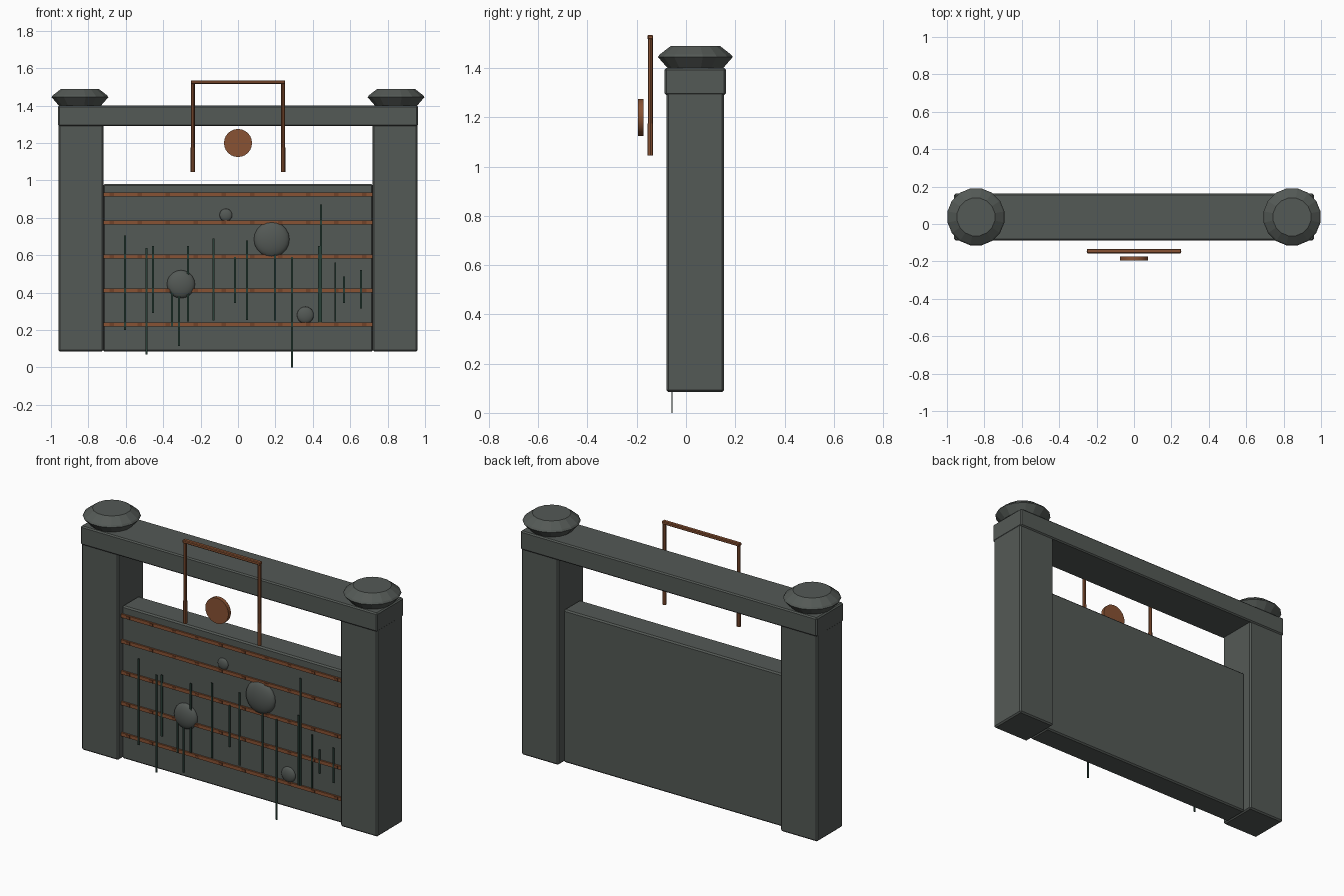
import bpy, math

if "Cube" in bpy.data.objects:
    bpy.data.objects.remove(bpy.data.objects["Cube"])

def mat(name, c):
    m = bpy.data.materials.new(name)
    m.diffuse_color = (*c, 1)
    m.use_nodes = True
    m.node_tree.nodes["Principled BSDF"].inputs["Base Color"].default_value = m.diffuse_color
    return m

STONE = mat("dark stone", (0.088, 0.1, 0.092))
COPPER = mat("copper", (0.25, 0.085, 0.033))
DARK = mat("dark copper", (0.17, 0.055, 0.022))
GREEN = mat("dark green", (0.022, 0.05, 0.038))

def finish(name, m):
    o = bpy.context.object
    o.name = name
    o.data.materials.append(m)
    return o

def box(name, x, y, z, m, bevel=0):
    """Box from (min, max) ranges."""
    bpy.ops.mesh.primitive_cube_add(size=1, location=[(a + b) / 2 for a, b in (x, y, z)])
    o = finish(name, m)
    o.scale = [b - a for a, b in (x, y, z)]
    bpy.ops.object.transform_apply(location=False, rotation=False, scale=True)
    if bevel:
        b = o.modifiers.new("bevel", "BEVEL")
        b.width, b.segments = bevel, 1
    return o

def rod(name, loc, r, depth, m, rot=(0, 0, 0), n=8):
    bpy.ops.mesh.primitive_cylinder_add(vertices=n, radius=r, depth=depth, location=loc, rotation=rot)
    o = finish(name, m)
    bpy.ops.object.shade_smooth_by_angle()
    return o

def lathe(name, profile, loc, m, n):
    verts, faces = [], []
    for r, z in profile:
        for i in range(n):
            a = 2 * math.pi * (i + 0.5) / n
            verts.append((r * math.cos(a), r * math.sin(a), z))
    for k in range(len(profile) - 1):
        for i in range(n):
            j = (i + 1) % n
            faces.append((k * n + i, k * n + j, (k + 1) * n + j, (k + 1) * n + i))
    faces.append(list(range(n))[::-1])
    faces.append([(len(profile) - 1) * n + i for i in range(n)])
    me = bpy.data.meshes.new(name)
    me.from_pydata(verts, [], faces)
    me.materials.append(m)
    o = bpy.data.objects.new(name, me)
    o.location = loc
    bpy.context.collection.objects.link(o)

# posts with faceted caps
for s, side in ((-1, "left"), (1, "right")):
    box(side + "_post", sorted((s * 0.72, s * 0.96)), (-0.08, 0.155), (0.085, 1.395), STONE, 0.008)
    lathe(side + "_cap", [(0.115, 1.40), (0.155, 1.445), (0.148, 1.455), (0.103, 1.489)],
          (s * 0.845, 0.038, 0), STONE, 16)

# lintel and wall panel
box("lintel", (-0.962, 0.962), (-0.087, 0.162), (1.29, 1.40), STONE, 0.007)
box("wall_panel", (-0.722, 0.722), (-0.045, 0.105), (0.085, 0.98), STONE, 0.008)

# horizontal copper bands with small joints
for z in (0.925, 0.775, 0.593, 0.412, 0.23):
    box("copper_band", (-0.72, 0.72), (-0.055, -0.04), (z - 0.01, z + 0.01), COPPER)
    for i in range(10):
        x = -0.675 + i * 0.15
        box("band_joint", (x - 0.012, x + 0.012), (-0.058, -0.042), (z - 0.008, z + 0.008), DARK)

# stone bosses
for x, z, r in ((0.18, 0.685, 0.095), (-0.305, 0.445, 0.075), (0.36, 0.28, 0.045), (-0.065, 0.815, 0.034)):
    bpy.ops.mesh.primitive_uv_sphere_add(segments=20, ring_count=10, radius=1, location=(x, -0.045, z),
                                         rotation=(math.pi / 2, 0, 0))
    o = finish("stone_boss", STONE)
    o.scale = (r, r, min(0.034, r * 0.4))
    bpy.ops.object.shade_smooth_by_angle()

# hanging vines: x, top, bottom
for x, t, b in ((-0.605, 0.705, 0.2), (-0.49, 0.64, 0.07), (-0.455, 0.65, 0.29), (-0.353, 0.42, 0.22),
                (-0.315, 0.42, 0.115), (-0.267, 0.65, 0.245), (-0.13, 0.69, 0.25), (-0.016, 0.59, 0.345),
                (0.048, 0.68, 0.255), (0.198, 0.64, 0.25), (0.289, 0.59, 0), (0.444, 0.87, 0.24),
                (0.433, 0.65, 0.24), (0.52, 0.56, 0.245), (0.567, 0.485, 0.345), (0.658, 0.52, 0.315)):
    box("vine", (x - 0.005, x + 0.005), (-0.059, -0.054), (b, t), GREEN)

# copper hanging frame and disc in front of the lintel
for s in (-1, 1):
    rod("frame_leg", (s * 0.241, -0.145, 1.285), 0.010, 0.48, COPPER)
    rod("frame_foot", (s * 0.241, -0.145, 1.11), 0.012, 0.13, COPPER)
box("frame_top", (-0.252, 0.252), (-0.157, -0.133), (1.516, 1.535), COPPER, 0.004)
rod("copper_disc", (0, -0.184, 1.2), 0.075, 0.023, COPPER, (math.pi / 2, 0, 0), 24)
